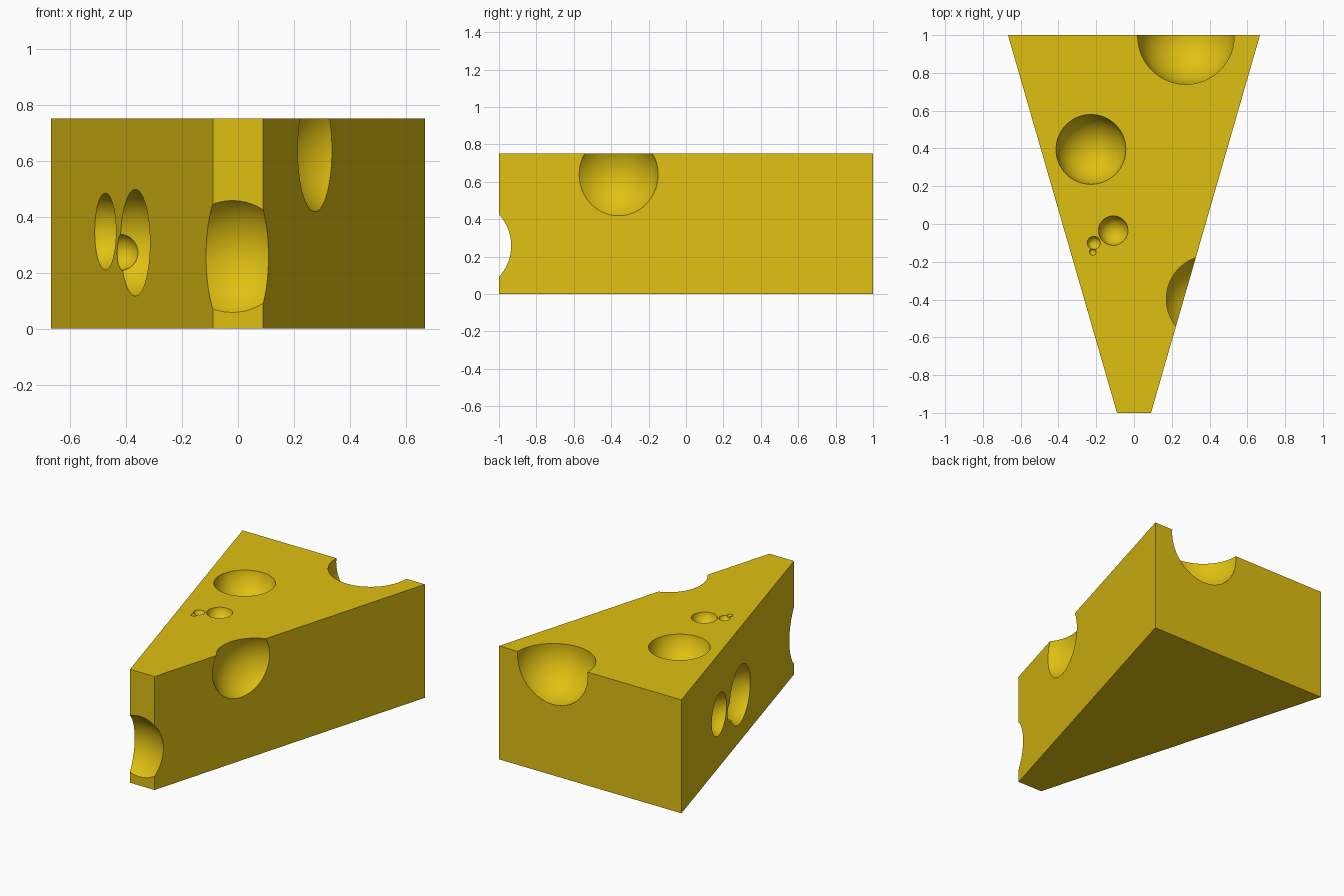
import bpy, bmesh, math
from mathutils import Vector

if "Cube" in bpy.data.objects:
    bpy.data.objects.remove(bpy.data.objects["Cube"])

H = 0.75            # wedge height
TIP, BACK = 0.09, 0.667   # half widths at front and back

mat = bpy.data.materials.new("cheese yellow")
mat.diffuse_color = (0.74, 0.525, 0.006, 1)
mat.use_nodes = True
mat.node_tree.nodes["Principled BSDF"].inputs["Base Color"].default_value = mat.diffuse_color

# Wedge body: trapezoid extruded upward
bm = bmesh.new()
base = [bm.verts.new((x, y, 0)) for x, y in
        ((-TIP, -1), (TIP, -1), (BACK, 1), (-BACK, 1))]
face = bm.faces.new(base)
ext = bmesh.ops.extrude_face_region(bm, geom=[face])
bmesh.ops.translate(bm, vec=(0, 0, H),
                    verts=[v for v in ext["geom"] if isinstance(v, bmesh.types.BMVert)])
bmesh.ops.recalc_face_normals(bm, faces=bm.faces)
mesh = bpy.data.meshes.new("cheese_wedge")
bm.to_mesh(mesh)
bm.free()
mesh.materials.append(mat)
wedge = bpy.data.objects.new("cheese_wedge", mesh)
bpy.context.collection.objects.link(wedge)


def on_surface(point, normal, radius, offset):
    """Sphere whose opening on a flat face has the given radius."""
    c = Vector(point) + Vector(normal).normalized() * offset
    return c, math.hypot(radius, offset)


def left_side(y, z, radius, offset):
    slope = (BACK - TIP) / 2
    return on_surface((-(TIP + slope * (y + 1)), y, z), (-1, slope, 0), radius, offset)


UP = (0, 0, 1)
holes = [
    (Vector((0.275, 0.995, 0.725)), 0.257),          # back top edge
    (Vector((0.402, -0.397, 0.638)), 0.257),         # right top edge
    (Vector((-0.02, -1.145, 0.258)), 0.247),         # front tip
    on_surface((-0.228, 0.395, H), UP, 0.185, 0.03),  # top face
    on_surface((-0.11, -0.035, H), UP, 0.078, 0.01),
    on_surface((-0.213, -0.10, H), UP, 0.035, 0.005),
    on_surface((-0.218, -0.148, H), UP, 0.018, 0.003),
    left_side(0.315, 0.347, 0.136, 0.03),            # left face
    left_side(-0.06, 0.307, 0.189, 0.04),
    left_side(0.115, 0.275, 0.066, 0.01),
]

# Cut the round holes
bpy.context.view_layer.objects.active = wedge
for centre, radius in holes:
    bpy.ops.mesh.primitive_uv_sphere_add(segments=64, ring_count=32,
                                         radius=radius, location=centre)
    cutter = bpy.context.object
    cutter.name = "hole_cutter"
    cutter.hide_render = True
    cutter.data.materials.append(mat)
    bpy.context.view_layer.objects.active = wedge
    mod = wedge.modifiers.new("hole", "BOOLEAN")
    mod.operation = "DIFFERENCE"
    mod.solver = "EXACT"
    mod.object = cutter
    bpy.ops.object.modifier_apply(modifier=mod.name)
    bpy.data.objects.remove(cutter, do_unlink=True)

# Smooth holes with crisp rims
bpy.ops.object.select_all(action="DESELECT")
wedge.select_set(True)
bpy.context.view_layer.objects.active = wedge
bpy.ops.object.shade_smooth_by_angle(angle=math.radians(30))
